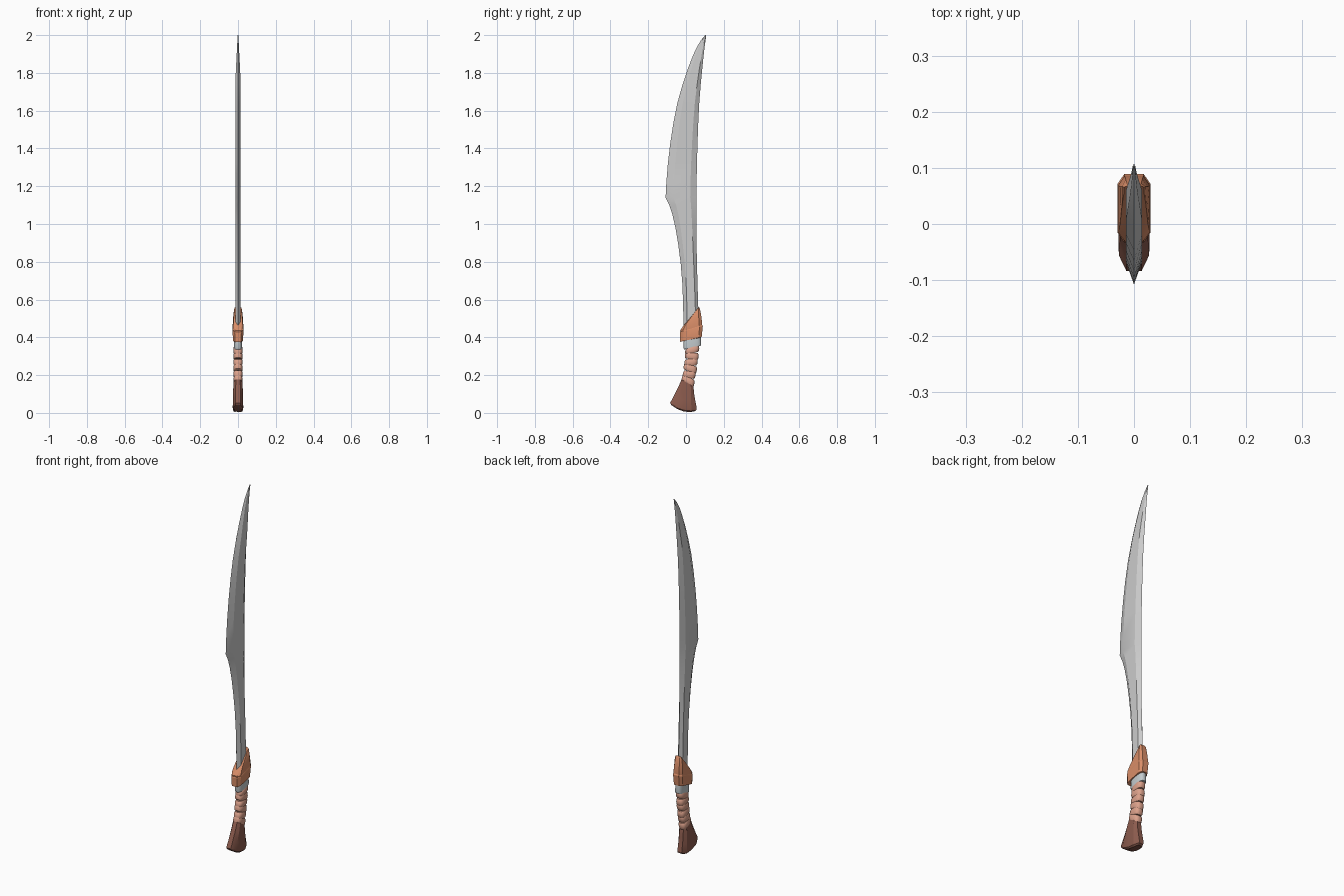
import bpy, bmesh, math

if "Cube" in bpy.data.objects:
    bpy.data.objects.remove(bpy.data.objects["Cube"])


def paint(obj, colour):
    mat = bpy.data.materials.new(obj.name + "_mat")
    mat.diffuse_color = (*colour, 1)
    mat.use_nodes = True
    mat.node_tree.nodes["Principled BSDF"].inputs["Base Color"].default_value = mat.diffuse_color
    obj.data.materials.append(mat)


def loft(name, rings, colour=None, angle=25):
    """Skin a list of equal-length point loops and cap both ends."""
    bm = bmesh.new()
    loops = [[bm.verts.new(p) for p in ring] for ring in rings]
    n = len(loops[0])
    for a, b in zip(loops, loops[1:]):
        for i in range(n):
            j = (i + 1) % n
            bm.faces.new((a[i], a[j], b[j], b[i]))
    bm.faces.new(loops[0][::-1])
    bm.faces.new(loops[-1])
    bmesh.ops.recalc_face_normals(bm, faces=bm.faces)
    mesh = bpy.data.meshes.new(name)
    bm.to_mesh(mesh)
    bm.free()
    obj = bpy.data.objects.new(name, mesh)
    bpy.context.collection.objects.link(obj)
    if colour:
        paint(obj, colour)
    bpy.ops.object.select_all(action='DESELECT')
    obj.select_set(True)
    bpy.context.view_layer.objects.active = obj
    bpy.ops.object.shade_smooth_by_angle(angle=math.radians(angle))
    return obj


def place(front, back, w, section, sag=0):
    """Put a unit section between two points of the side profile."""
    ring = []
    for t, s in section:
        k = (t + 1) / 2
        ring.append((s * w, front[0] + (back[0] - front[0]) * k,
                     front[1] + (back[1] - front[1]) * k - sag * (1 - t * t)))
    return ring


def mirrored(half):
    return half + [(t, -s) for t, s in reversed(half)]


CHAMFER = mirrored([(-1, .6), (-.72, 1), (0, 1), (.72, 1), (1, .6)])
OVAL = [(math.copysign(abs(math.cos(a)) ** .7, math.cos(a)),
         math.copysign(abs(math.sin(a)) ** .7, math.sin(a)))
        for a in (2 * math.pi * (i + .5) / 20 for i in range(20))]

# Blade: z, cutting edge y, spine y; hexagonal cross-section
stations = [(.40, -.012, .068), (.56, -.015, .065), (.68, -.019, .061),
            (.79, -.028, .058), (.89, -.041, .056), (.98, -.056, .055),
            (1.05, -.072, .055), (1.10, -.088, .055), (1.14, -.108, .055),
            (1.22, -.104, .056), (1.32, -.096, .058), (1.43, -.083, .061),
            (1.54, -.066, .065), (1.64, -.046, .070), (1.74, -.018, .078),
            (1.82, .009, .086), (1.89, .036, .093), (1.94, .059, .099),
            (1.975, .081, .104), (2.0, .102, .107)]
BLADE = [(-1, 0), (-.5, 1), (.6, 1), (1, 0), (.6, -1), (-.5, -1)]
loft("blade", [place((f, z), (b, z),
                     .0145 * min(1, .12 + (2 - z) / .28), BLADE)
               for z, f, b in stations], angle=20)

# Guard: lower band and slanted upper horn
ORANGE = (.70, .27, .14)
loft("guard_band", [place(*r, CHAMFER) for r in (
    ((-.022, .379), (.074, .398), .021),
    ((-.032, .376), (.083, .402), .026),
    ((-.033, .425), (.089, .460), .029),
    ((-.030, .430), (.086, .466), .027))], ORANGE)
loft("guard_horn", [place(*r, CHAMFER) for r in (
    ((-.030, .425), (.085, .460), .027),
    ((-.031, .436), (.086, .472), .028),
    ((-.014, .461), (.080, .520), .025),
    ((.030, .513), (.073, .553), .021),
    ((.052, .540), (.068, .560), .018))], ORANGE)

# Metal collar
loft("collar", [place(*r, OVAL) for r in (
    ((-.012, .388), (.078, .405), .021),
    ((-.014, .345), (.081, .364), .022),
    ((-.010, .336), (.079, .356), .021))], (.55, .60, .62), 30)

# Grip wraps: overlapping bulged bands along a bent centre line
count = 6
for i in range(count):
    rings = []
    for k, swell in ((-.06, .84), (.12, .97), (.5, 1.0), (.88, .95), (1.06, .84)):
        u = (i + k) / count
        z = .155 + .195 * u
        y = .008 + .040 * u - .014 * u * u
        h = (.033 + .005 * u) * swell
        tilt = -.012 + .018 * u + (.004 if i % 2 else -.006)
        rings.append(place((y - h, z - tilt), (y + h, z + tilt), .024 * swell, OVAL))
    loft(f"grip_wrap_{i + 1}", rings, (.72, .36, .26), 35)

# Flared pommel with a rounded, chamfered foot
FLARE = mirrored([(-1, .5), (-.6, 1), (0, 1.04), (.6, 1), (1, .5)])
loft("pommel", [place(*r) for r in (
    ((-.018, .181), (.034, .158), .017, FLARE, 0),
    ((-.025, .174), (.039, .148), .022, FLARE, 0),
    ((-.043, .132), (.043, .100), .025, FLARE, 0),
    ((-.066, .086), (.050, .060), .026, FLARE, .004),
    ((-.084, .053), (.057, .024), .027, FLARE, .012),
    ((-.079, .043), (.054, .014), .025, FLARE, .014),
    ((-.064, .032), (.044, .008), .018, FLARE, .013))], (.26, .105, .075), 25)
